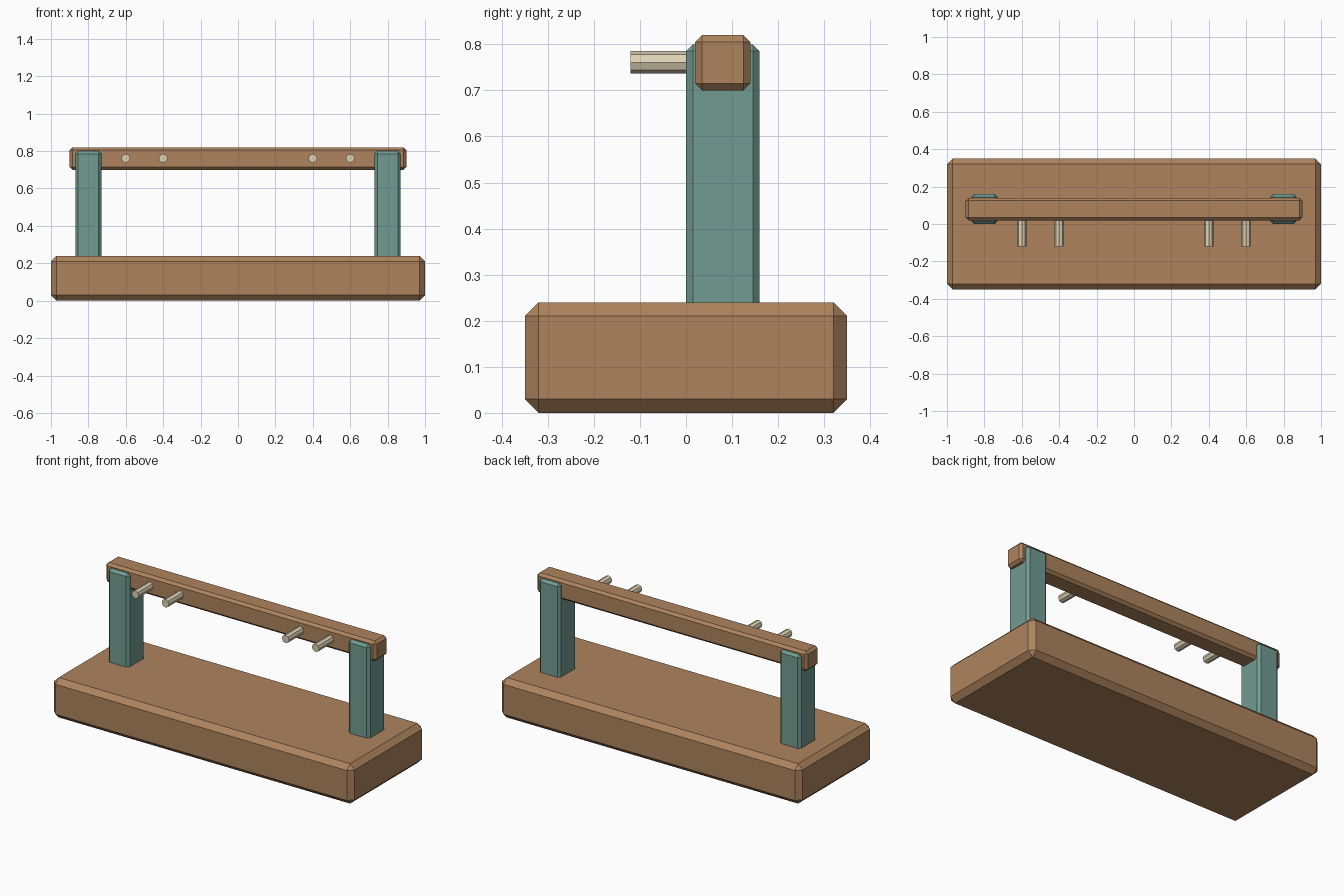
import bpy, bmesh
from math import radians
from mathutils import Matrix

if "Cube" in bpy.data.objects:
    bpy.data.objects.remove(bpy.data.objects["Cube"])


def material(name, color):
    m = bpy.data.materials.new(name)
    m.diffuse_color = (*color, 1)
    m.use_nodes = True
    m.node_tree.nodes["Principled BSDF"].inputs["Base Color"].default_value = m.diffuse_color
    return m


wood = material("wood", (0.42, 0.23, 0.11))
teal = material("teal", (0.17, 0.33, 0.29))
cream = material("cream", (0.74, 0.65, 0.46))


def add_object(name, bm, mat):
    mesh = bpy.data.meshes.new(name)
    bm.to_mesh(mesh)
    bm.free()
    mesh.materials.append(mat)
    ob = bpy.data.objects.new(name, mesh)
    bpy.context.collection.objects.link(ob)
    return ob


def chamfered_box(name, center, size, chamfer, mat):
    bm = bmesh.new()
    bmesh.ops.create_cube(bm, size=1, matrix=Matrix.Translation(center) @ Matrix.Diagonal((*size, 1)))
    ob = add_object(name, bm, mat)
    bevel = ob.modifiers.new("chamfer", 'BEVEL')
    bevel.width = chamfer
    bevel.segments = 1
    return ob


def peg(name, x, mat, tip=-0.12, root=0.05, z=0.761, radius=0.024):
    bm = bmesh.new()
    place = Matrix.Translation((x, (tip + root) / 2, z)) @ Matrix.Rotation(radians(90), 4, 'X')
    bmesh.ops.create_cone(bm, cap_ends=True, segments=8, radius1=radius, radius2=radius,
                          depth=root - tip, matrix=place)
    return add_object(name, bm, mat)


# Base slab
chamfered_box("base", (0, 0, 0.12), (2.0, 0.70, 0.24), 0.03, wood)

# Top rail
chamfered_box("top_rail", (0, 0.08, 0.76), (1.8, 0.12, 0.12), 0.015, wood)

# Posts sunk into the base, and pegs on the front of the rail
for side, s in (("left", -1), ("right", 1)):
    chamfered_box(f"{side}_post", (0.8 * s, 0.08, 0.50), (0.14, 0.16, 0.60), 0.015, teal)
    peg(f"{side}_outer_peg", 0.6 * s, cream)
    peg(f"{side}_inner_peg", 0.4 * s, cream)
